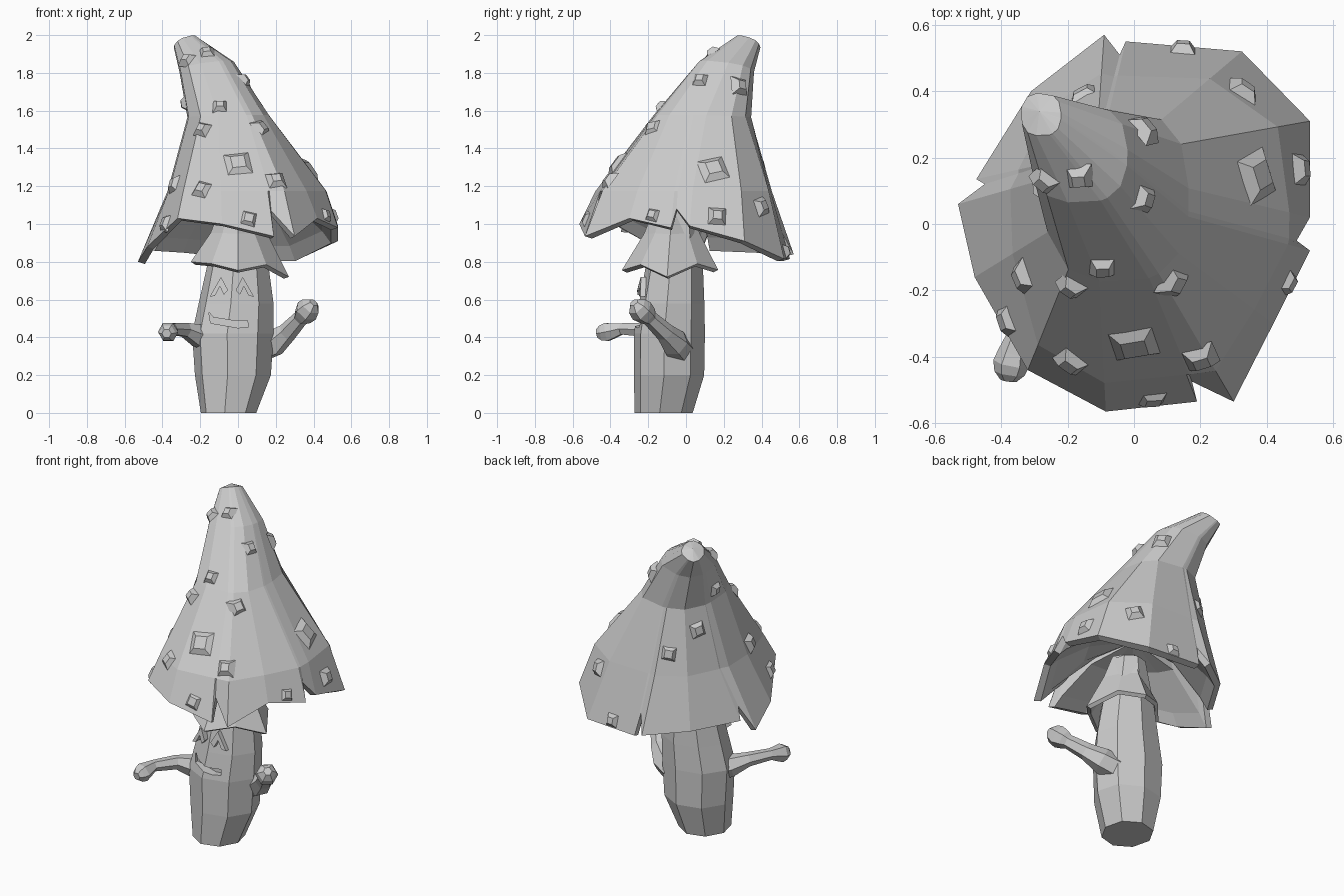
import bpy
import bmesh
from math import atan2, cos, sin, pi, copysign
from mathutils import Vector
from mathutils.bvhtree import BVHTree

old = bpy.data.objects.get("Cube")
if old:
    bpy.data.objects.remove(old, do_unlink=True)

grey = bpy.data.materials.new("plain_grey")
grey.use_nodes = True
grey.diffuse_color = (0.6, 0.6, 0.6, 1)
grey.node_tree.nodes["Principled BSDF"].inputs["Base Color"].default_value = grey.diffuse_color


def finish(bm, name):
    """Turn a bmesh into a named object with the shared material."""
    bmesh.ops.recalc_face_normals(bm, faces=bm.faces[:])
    mesh = bpy.data.meshes.new(name)
    bm.to_mesh(mesh)
    bm.free()
    mesh.materials.append(grey)
    obj = bpy.data.objects.new(name, mesh)
    bpy.context.collection.objects.link(obj)
    return obj


def loft(name, rings, start=None, end=None):
    """Skin a list of equal rings; close each end with a point or a flat face."""
    bm = bmesh.new()
    loops = [[bm.verts.new(p) for p in ring] for ring in rings]
    count = len(loops[0])
    for low, high in zip(loops, loops[1:]):
        for i in range(count):
            j = (i + 1) % count
            bm.faces.new((low[i], low[j], high[j], high[i]))
    for loop, tip in ((loops[0], start), (loops[-1], end)):
        if tip is None:
            bm.faces.new(loop)
        else:
            apex = bm.verts.new(tip)
            for i in range(count):
                bm.faces.new((loop[i], loop[(i + 1) % count], apex))
    return finish(bm, name)


def stem_face(x, z):
    """Depth of the front of the stem."""
    return -0.265 + 0.22 * abs(x + 0.035) + 0.15 * (z - 0.5)


def prism(name, outline, front, back):
    """Extrude an x-z outline between two depths that follow the stem face."""
    rings = [[(x, stem_face(x, z) + d, z) for x, z in outline] for d in (front, back)]
    return loft(name, rings)


def tube(name, path, radii, sides=6):
    """Faceted limb along a path with a radius at each point."""
    pts = [Vector(p) for p in path]
    rings = []
    for i, p in enumerate(pts):
        along = (pts[min(i + 1, len(pts) - 1)] - pts[max(i - 1, 0)]).normalized()
        side = along.cross(Vector((0, 0, 1))).normalized()
        up = side.cross(along)
        rings.append([p + radii[i] * (cos(a) * side + sin(a) * up)
                      for a in (2 * pi * k / sides for k in range(sides))])
    return loft(name, rings)


# Stem: eight-sided barrel, each row is centre x, centre y, height, half sizes
stem_rows = [
    (-0.05, -0.118, 0, 0.148, 0.155),
    (-0.027, -0.09, 0.2, 0.203, 0.188),
    (-0.027, -0.088, 0.42, 0.218, 0.19),
    (-0.01, -0.076, 0.58, 0.2, 0.175),
    (0, -0.06, 0.8, 0.16, 0.15),
    (0, -0.05, 1.08, 0.1, 0.1),
]
turn = -1.71
stem = loft("stem", [[(x + rx * cos(turn + k * pi / 4), y + ry * sin(turn + k * pi / 4), z)
                      for k in range(8)] for x, y, z, rx, ry in stem_rows])

# Mouth: smile cut into the stem, its floor tilted up toward the lower lip
mouth = prism("mouth_cutter", [(-0.155, 0.535), (-0.145, 0.475), (0, 0.45), (0.055, 0.455),
                               (0.05, 0.49), (-0.02, 0.488), (-0.13, 0.505)], -0.08, 0.05)
mouth.hide_render = True
cut = stem.modifiers.new("mouth", "BOOLEAN")
cut.operation = "DIFFERENCE"
cut.object = mouth
bpy.context.view_layer.objects.active = stem
bpy.ops.object.modifier_apply(modifier=cut.name)
bpy.data.objects.remove(mouth, do_unlink=True)

# Eyes: raised chevrons
for name, cx, side in (("right_eye", -0.1, 1), ("left_eye", 0.035, -1)):
    chevron = [(-0.05, 0.615), (0.01, 0.72), (0.047, 0.65),
               (0.025, 0.625), (0.004, 0.67), (-0.022, 0.62)]
    prism(name, [(cx + side * x, z) for x, z in chevron], -0.02, 0.03)

# Arms ending in round fists
tube("left_arm",
     [(0.11, -0.04, 0.34), (0.19, -0.06, 0.37), (0.26, -0.11, 0.425), (0.33, -0.19, 0.5),
      (0.345, -0.205, 0.515), (0.365, -0.235, 0.54), (0.385, -0.26, 0.565), (0.4, -0.275, 0.585)],
     [0.08, 0.075, 0.052, 0.042, 0.055, 0.066, 0.055, 0.025])
tube("right_arm",
     [(-0.13, -0.11, 0.39), (-0.21, -0.15, 0.41), (-0.28, -0.22, 0.44), (-0.35, -0.34, 0.445),
      (-0.362, -0.385, 0.435), (-0.37, -0.42, 0.428), (-0.375, -0.45, 0.423), (-0.378, -0.472, 0.42)],
     [0.08, 0.066, 0.042, 0.034, 0.046, 0.055, 0.046, 0.025])

# Collar: four-cornered ragged skirt under the cap
hem = [(0, -0.34, 0.755), (0.15, -0.24, 0.785), (0.27, -0.1, 0.72), (0.17, 0.06, 0.79),
       (0.05, 0.17, 0.757), (-0.11, 0.08, 0.8), (-0.25, -0.08, 0.8), (-0.14, -0.25, 0.79)]


def hem_ring(scale, height, lift):
    ring = []
    for x, y, z in hem:
        ring.append((x * scale, -0.06 + (y + 0.06) * scale, z + (height - z) * lift))
    return ring


loft("collar", [hem_ring(0.36, 1.1, 1), hem_ring(0.58, 0.97, 0.9), hem_ring(1, 0, 0),
                hem_ring(0.9, 0.6, 0.08), hem_ring(0.45, 0.94, 0.9)])

# Cap rim with split corners: x, y, height, and how far the shoulder above reaches outward
rim = [(-0.53, 0.06, 0.8, 0.4), (-0.48, -0.16, 0.88, 0.48), (-0.32, -0.44, 1.03, 0.75),
       (-0.085, -0.565, 1, 0.78), (0.19, -0.535, 0.935, 0.78), (0.175, -0.475, 1.07, 0.93),
       (0.3, -0.535, 0.935, 0.76), (0.42, -0.3, 1.03, 0.8), (0.53, -0.08, 0.98, 0.82),
       (0.49, -0.05, 1.08, 0.93), (0.53, 0.02, 0.99, 0.83), (0.53, 0.31, 0.91, 0.75),
       (0.325, 0.52, 0.815, 0.6), (-0.025, 0.55, 0.815, 0.5), (-0.043, 0.51, 0.95, 0.6),
       (-0.09, 0.57, 0.84, 0.49), (-0.31, 0.4, 0.86, 0.5), (-0.475, 0.135, 0.87, 0.4),
       (-0.45, 0.12, 0.95, 0.45)]


def cap_ring(cx, cy, z, rx, ry, tilt):
    """Slightly squared ellipse lined up with the rim, raised toward the front left."""
    ring = []
    for x, y, _, _ in rim:
        a = atan2(y, x)
        c, s = (copysign(abs(v) ** 0.75, v) for v in (cos(a), sin(a)))
        ring.append((cx + rx * c, cy + ry * s, z + tilt * (cos(a) - sin(a))))
    return ring


def rim_ring(scale, drop, lift):
    return [(x * scale, y * scale, z - drop + (1.2 - z) * lift) for x, y, z, _ in rim]


waist = cap_ring(-0.052, 0.085, 1.57, 0.217, 0.26, 0.005)
shoulder = [(wx + (x - wx) * reach, wy + (y - wy) * reach, 1.175)
            for (x, y, z, reach), (wx, wy, _) in zip(rim, waist)]
cap = loft("cap", [
    rim_ring(0.5, 0, 0.75),
    rim_ring(0.84, 0, 0.18),
    rim_ring(0.93, 0.012, 0),
    rim_ring(1, 0, 0),
    shoulder,
    waist,
    cap_ring(-0.165, 0.212, 1.83, 0.145, 0.148, 0.025),
    cap_ring(-0.28, 0.33, 1.963, 0.06, 0.064, 0.026),
], start=(0, 0, 1.2), end=(-0.285, 0.34, 1.985))

# Warts: blunt four-sided studs standing on the cap surface
surface = BVHTree.FromPolygons([v.co for v in cap.data.vertices],
                               [p.vertices[:] for p in cap.data.polygons])
small, medium, large = 0.041, 0.05, 0.08
top_warts = [
    (0.147, 0.525, small), (0.33, 0.4, medium), (0.03, 0.285, medium), (0.03, 0.075, small),
    (-0.165, 0.14, small), (-0.27, 0.13, small), (-0.15, 0.385, medium), (0.37, 0.145, large),
    (0.5, 0.165, medium), (0.46, -0.175, small), (0.12, -0.175, medium), (-0.095, -0.13, small),
    (-0.19, -0.19, small), (-0.335, -0.16, medium), (-0.38, -0.29, medium),
    (-0.19, -0.415, medium), (0, -0.36, large), (0.2, -0.405, medium), (0.055, -0.52, medium),
]
side_warts = [(0.11, 1.64, small), (0.25, 1.43, medium)]
rays = [(Vector((x, y, 3)), Vector((0, 0, -1)), size) for x, y, size in top_warts]
rays += [(Vector((-2, y, z)), Vector((1, 0, 0)), size) for y, z, size in side_warts]
for number, (origin, aim, size) in enumerate(rays):
    spot, normal, _, _ = surface.ray_cast(origin, aim)
    if spot is None:
        continue
    if normal.dot(aim) > 0:
        normal = -normal
    across = Vector((0, 0, 1)).cross(normal).normalized()
    up = normal.cross(across)
    twist = 0.25 * sin(number * 2)
    rings = []
    for height, grow in ((-0.01, 1.45), (0.024, 0.65)):
        rings.append([spot + normal * height + size * grow * (cos(a) * across + sin(a) * up)
                      for a in (twist + pi / 4 + k * pi / 2 for k in range(4))])
    loft("wart_%02d" % (number + 1), rings)
